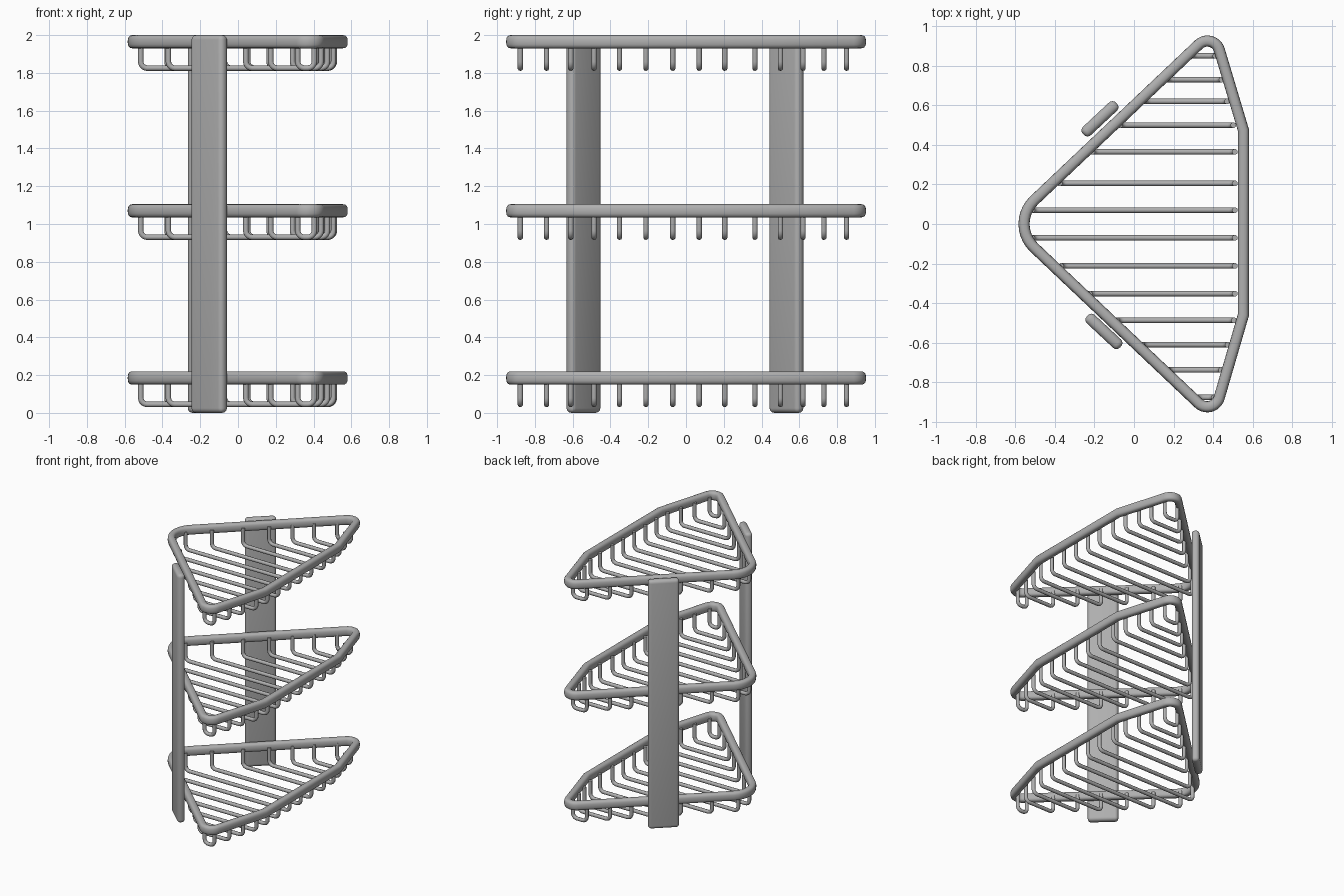
import bpy, bmesh, math
from mathutils import Vector

if "Cube" in bpy.data.objects:
    bpy.data.objects.remove(bpy.data.objects["Cube"])

# Dark grey metal shared by all parts
metal = bpy.data.materials.new("dark_grey_metal")
metal.diffuse_color = (0.43, 0.43, 0.43, 1)
metal.use_nodes = True
metal.node_tree.nodes["Principled BSDF"].inputs["Base Color"].default_value = metal.diffuse_color


def fillet(a, p, b, r, n):
    """Arc points that round the corner p between neighbours a and b."""
    if r == 0:
        return [p]
    u, v = (a - p).normalized(), (b - p).normalized()
    half = u.angle(v) / 2
    centre = p + (u + v).normalized() * (r / math.sin(half))
    t = r / math.tan(half)
    s, e = p + u * t - centre, p + v * t - centre
    ang = s.angle(e)
    return [centre + (s * math.sin((1 - k / n) * ang) + e * math.sin(k / n * ang)) / math.sin(ang)
            for k in range(n + 1)]


def sweep(bm, path, section, side, closed):
    """Sweep a section along a planar path; side is the normal of the path's plane."""
    rings, count = [], len(path)
    for i, p in enumerate(path):
        prev = path[i - 1] if closed or i else None
        nxt = path[(i + 1) % count] if closed or i < count - 1 else None
        d1 = (p - prev).normalized() if prev is not None else (nxt - p).normalized()
        d2 = (nxt - p).normalized() if nxt is not None else d1
        tangent = (d1 + d2).normalized()
        across = tangent.cross(side) / max(tangent.dot(d1), 0.5)
        rings.append([bm.verts.new(p + across * s + side * h) for s, h in section])
    m = len(section)
    for i in range(count if closed else count - 1):
        r0, r1 = rings[i], rings[(i + 1) % count]
        for j in range(m):
            bm.faces.new((r0[j], r0[(j + 1) % m], r1[(j + 1) % m], r1[j]))
    if not closed:
        bm.faces.new(rings[0])
        bm.faces.new(rings[-1])


def oval(w, h, n, power=1.0):
    pts = []
    for k in range(n):
        c, s = math.cos(2 * math.pi * k / n), math.sin(2 * math.pi * k / n)
        pts.append((math.copysign(abs(c) ** power, c) * w, math.copysign(abs(s) ** power, s) * h))
    return pts


def finish(bm, name, angle=40):
    bmesh.ops.recalc_face_normals(bm, faces=bm.faces)
    mesh = bpy.data.meshes.new(name)
    bm.to_mesh(mesh)
    bm.free()
    mesh.materials.append(metal)
    obj = bpy.data.objects.new(name, mesh)
    bpy.context.collection.objects.link(obj)
    bpy.ops.object.select_all(action='DESELECT')
    obj.select_set(True)
    bpy.context.view_layer.objects.active = obj
    bpy.ops.object.shade_smooth_by_angle(angle=math.radians(angle))
    return obj


# Rim outline: corner position and rounding radius
corners = [(-0.631, 0, 0.165), (0.402, -0.978, 0.063), (0.553, -0.46, 0),
           (0.553, 0.475, 0), (0.402, 0.978, 0.063)]
pts = [Vector((x, y, 0)) for x, y, r in corners]
outline = []
for i, (x, y, r) in enumerate(corners):
    outline += fillet(pts[i - 1], pts[i], pts[(i + 1) % len(pts)], r, 10)

# Y positions of the basket wires
wire_ys = [-0.877, -0.738, -0.61, -0.487, -0.352, -0.212, -0.07,
           0.07, 0.205, 0.365, 0.5, 0.62, 0.73, 0.85]


def basket_wires(z):
    bm = bmesh.new()
    for y in wire_ys:
        back = -0.587 + 1.03 * abs(y)
        front = 0.51 - max(0, abs(y) - 0.47) * 0.26
        c = [Vector((back, y, z)), Vector((back, y, z - 0.14)),
             Vector((front, y, z - 0.14)), Vector((front, y, z))]
        path = [c[0]] + fillet(c[0], c[1], c[2], 0.035, 5) + fillet(c[1], c[2], c[3], 0.035, 5) + [c[3]]
        sweep(bm, path, oval(0.0145, 0.0145, 10), Vector((0, 1, 0)), False)
    return bm


# Three shelves, each a rim with a wire basket hanging from it
for label, z in (("lower", 0.185), ("middle", 1.07), ("upper", 1.965)):
    bm = bmesh.new()
    sweep(bm, [p + Vector((0, 0, z)) for p in outline],
          oval(0.028, 0.035, 20, 0.75), Vector((0, 0, 1)), True)
    finish(bm, label + "_shelf_rim")
    finish(basket_wires(z), label + "_shelf_wires")

# Two upright wall plates with rounded edges
for label, x, y, turn in (("back", -0.172, 0.532, 43), ("front", -0.152, -0.543, -43)):
    bm = bmesh.new()
    bmesh.ops.create_cube(bm, size=1)
    bmesh.ops.scale(bm, vec=(0.23, 0.058, 2.0), verts=bm.verts)
    bmesh.ops.bevel(bm, geom=bm.edges[:], offset=0.025, segments=4, profile=0.5, affect='EDGES')
    plate = finish(bm, label + "_upright_plate")
    plate.location = (x, y, 1.0)
    plate.rotation_euler.z = math.radians(turn)
